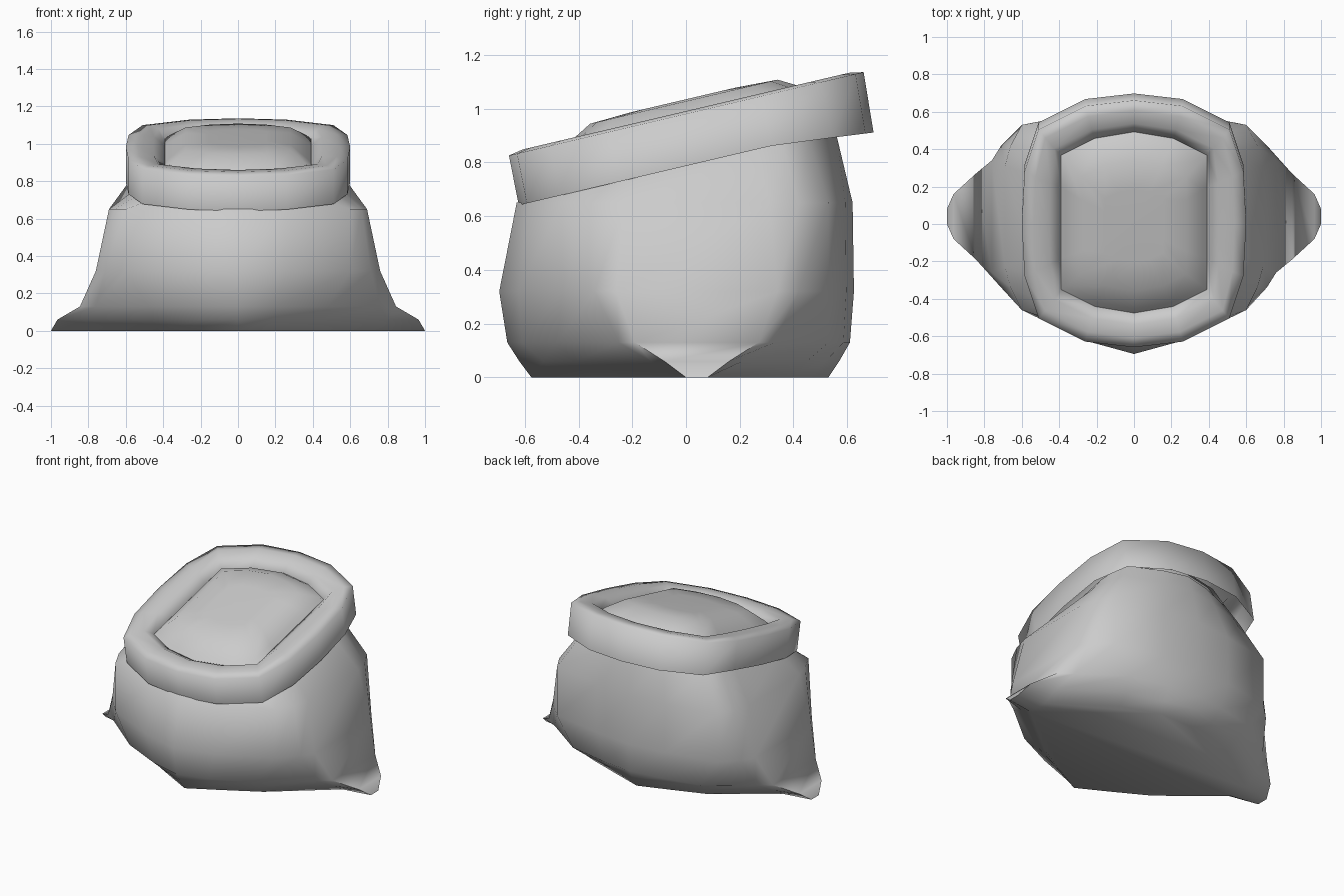
import bpy, math

if "Cube" in bpy.data.objects:
    bpy.data.objects.remove(bpy.data.objects["Cube"])

TILT, TOP = 0.235, 0.986   # slope and height of the mouth plane


def loft(name, rings, cap_start=False, tip=None, angle=None):
    """Skin equal-length closed rings into one mesh."""
    n = len(rings[0])
    verts = [p for r in rings for p in r]
    faces = []
    for k in range(len(rings) - 1):
        a, b = k * n, (k + 1) * n
        for i in range(n):
            j = (i + 1) % n
            faces.append((a + i, a + j, b + j, b + i))
    if cap_start:
        faces.append(tuple(reversed(range(n))))
    if tip:
        verts.append(tip)
        a = (len(rings) - 1) * n
        faces += [(a + i, a + (i + 1) % n, len(verts) - 1) for i in range(n)]
    me = bpy.data.meshes.new(name)
    me.from_pydata(verts, [], faces)
    ob = bpy.data.objects.new(name, me)
    bpy.context.collection.objects.link(ob)
    bpy.ops.object.select_all(action='DESELECT')
    ob.select_set(True)
    bpy.context.view_layer.objects.active = ob
    if angle:
        bpy.ops.object.shade_smooth_by_angle(angle=math.radians(angle))
    else:
        bpy.ops.object.shade_smooth()
    return ob


def body_ring(z, slope, yf, yb, x, w, ex, ew, cx, cf, cb):
    """Ring from the front middle round the right ear to the back, mirrored."""
    mid = 0.04
    k = 0.42 if z < 0.1 else 0.3
    right = [(0.43 * cx, yf + k * (cf - yf)), (cx, cf), (ex, mid - ew), (x, mid - w),
             (x, mid + w), (ex, mid + ew), (cx, cb), (0.43 * cx, yb + k * (cb - yb))]
    left = [(-px, py) for px, py in reversed(right)]
    pts = [(0, yf)] + right + [(0, yb)] + left
    return [(px, py, z + slope * py) for px, py in pts]


# Sack body with pinched bottom corners:
# z, slope, front, back, ear tip x and half width, ear root x and half width, corner
levels = [
    (0.00, 0, -0.575, 0.53, 1.00, 0.04, 0.81, 0.07, 0.43, -0.34, 0.38),
    (0.06, 0, -0.620, 0.57, 0.965, 0.12, 0.80, 0.17, 0.44, -0.41, 0.45),
    (0.13, 0, -0.665, 0.61, 0.845, 0.23, 0.76, 0.29, 0.48, -0.48, 0.53),
    (0.32, 0, -0.695, 0.625, 0.76, 0.30, 0.71, 0.38, 0.60, -0.46, 0.53),
    (0.65, 0, -0.630, 0.62, 0.69, 0.27, 0.66, 0.38, 0.60, -0.46, 0.53),
    (0.79, TILT * 0.85, -0.570, 0.56, 0.55, 0.22, 0.52, 0.32, 0.46, -0.43, 0.46),
    (0.90, TILT, -0.500, 0.52, 0.46, 0.20, 0.44, 0.30, 0.40, -0.39, 0.41),
]
loft("sack_body", [body_ring(*l) for l in levels], cap_start=True, angle=60)


def full_ring(quarter):
    """Mirror a quarter outline (side to back) into a full ring."""
    half = quarter + [(-x, y) for x, y in reversed(quarter[:-1])]
    return half + [(x, -y) for x, y in reversed(half[1:-1])]


outer = full_ring([(0.60, 0), (0.585, 0.28), (0.51, 0.505), (0.26, 0.63), (0, 0.66)])
inner = full_ring([(0.39, 0), (0.39, 0.19), (0.39, 0.36), (0.21, 0.45), (0, 0.485)])


def mouth_ring(t, h, s=1.0):
    """Outline blended from outer to inner, raised h along the tilted mouth axis."""
    ring = []
    for (ox, oy), (ix, iy) in zip(outer, inner):
        x, y = (ox + (ix - ox) * t) * s, (oy + (iy - oy) * t) * s
        sag = 0.11 * max(0, y - 0.3) if h < -0.15 else 0   # cuff hangs lower at the back
        ring.append((x, y - TILT * h * 0.85, TOP + TILT * y + h - sag))
    return ring


# Rolled cuff around the mouth
cuff = [(0.0, -0.19), (0.0, -0.005), (0.3, 0.005),
        (0.7, 0.0), (1.0, -0.04), (1.0, -0.13)]
loft("rolled_rim", [mouth_ring(t, h) for t, h in cuff])

# Domed contents filling the mouth
fill = [mouth_ring(1, -0.07, 1.06), mouth_ring(1, -0.02, 0.94), mouth_ring(1, 0.04, 0.72),
        mouth_ring(1, 0.047, 0.4)]
loft("contents", fill, tip=(0, 0, TOP + 0.047))
